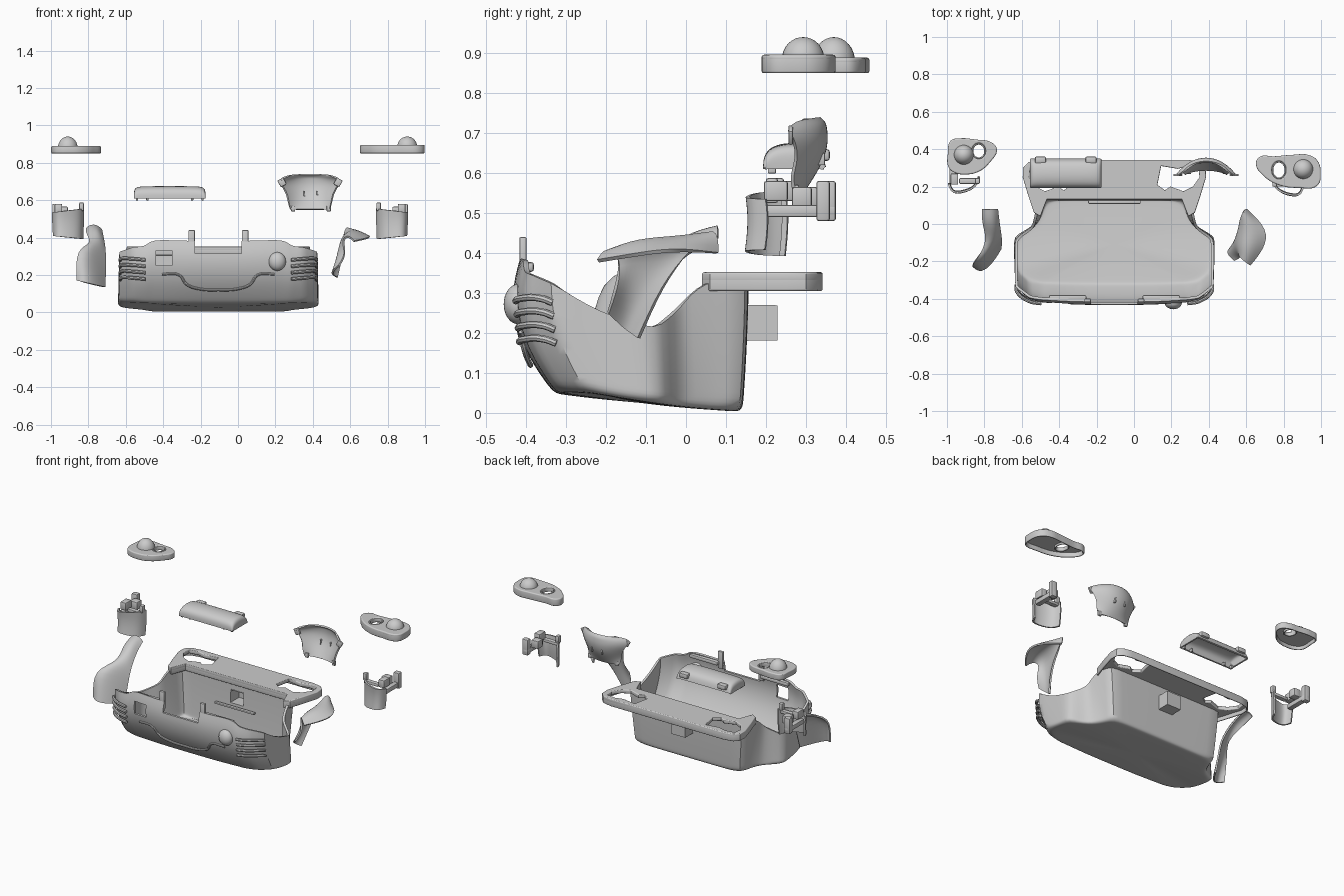
import bpy, bmesh, math
from mathutils import Vector

if "Cube" in bpy.data.objects:
    bpy.data.objects.remove(bpy.data.objects["Cube"])

CX = -0.105  # centre line of the main tub


def finish(ob, angle=38):
    bpy.ops.object.select_all(action='DESELECT')
    ob.select_set(True)
    bpy.context.view_layer.objects.active = ob
    bpy.ops.object.convert(target='MESH')
    bpy.ops.object.shade_smooth_by_angle(angle=math.radians(angle))
    return bpy.context.object


def add_object(name, data):
    ob = bpy.data.objects.new(name, data)
    bpy.context.collection.objects.link(ob)
    return ob


def from_bmesh(name, bm):
    bmesh.ops.recalc_face_normals(bm, faces=bm.faces)
    me = bpy.data.meshes.new(name)
    bm.to_mesh(me)
    bm.free()
    return add_object(name, me)


def shell_mods(ob, thick, levels=2):
    if levels:
        m = ob.modifiers.new("smooth", 'SUBSURF')
        m.levels = m.render_levels = levels
        m.boundary_smooth = 'PRESERVE_CORNERS'
    m = ob.modifiers.new("wall", 'SOLIDIFY')
    m.thickness, m.offset = thick, 0


def loft(name, rows, thick=0.012, levels=2):
    bm = bmesh.new()
    vs = [[bm.verts.new(p) for p in r] for r in rows]
    for a, b in zip(vs, vs[1:]):
        for i in range(len(a) - 1):
            bm.faces.new((a[i], a[i + 1], b[i + 1], b[i]))
    ob = from_bmesh(name, bm)
    shell_mods(ob, thick, levels)
    return finish(ob)


def box(name, loc, size, bevel=0.004, rot=(0, 0, 0)):
    bm = bmesh.new()
    bmesh.ops.create_cube(bm, size=1)
    bmesh.ops.scale(bm, vec=size, verts=bm.verts)
    ob = from_bmesh(name, bm)
    ob.location, ob.rotation_euler = loc, rot
    if bevel:
        m = ob.modifiers.new("bevel", 'BEVEL')
        m.width, m.segments = bevel, 2
        finish(ob)
    return ob


def plate(name, loops, z, half, bevel=0.006, smooth=True, fill='BOTH'):
    cu = bpy.data.curves.new(name, 'CURVE')
    cu.dimensions, cu.fill_mode = '2D', fill
    cu.extrude, cu.bevel_depth, cu.bevel_resolution = half - bevel, bevel, 2
    cu.offset, cu.resolution_u = -bevel, 6
    for pts in loops:
        sp = cu.splines.new('BEZIER' if smooth else 'POLY')
        if smooth:
            sp.bezier_points.add(len(pts) - 1)
            for bp, p in zip(sp.bezier_points, pts):
                bp.co = (p[0], p[1], 0)
                bp.handle_left_type = bp.handle_right_type = 'AUTO'
        else:
            sp.points.add(len(pts) - 1)
            for sp_p, p in zip(sp.points, pts):
                sp_p.co = (p[0], p[1], 0, 1)
        sp.use_cyclic_u = True
    ob = add_object(name, cu)
    ob.location.z = z
    return finish(ob)


def tube(name, pts, r):
    cu = bpy.data.curves.new(name, 'CURVE')
    cu.dimensions, cu.bevel_depth, cu.bevel_resolution = '3D', r, 2
    cu.use_fill_caps, cu.resolution_u = True, 5
    sp = cu.splines.new('BEZIER')
    sp.bezier_points.add(len(pts) - 1)
    for bp, p in zip(sp.bezier_points, pts):
        bp.co = p
        bp.handle_left_type = bp.handle_right_type = 'AUTO'
    return finish(add_object(name, cu))


def dome(name, loc, size, half=True):
    bm = bmesh.new()
    bmesh.ops.create_uvsphere(bm, u_segments=28, v_segments=16, radius=1)
    if half:
        bmesh.ops.delete(bm, geom=[v for v in bm.verts if v.co.z < -0.05], context='VERTS')
    bmesh.ops.scale(bm, vec=size, verts=bm.verts)
    ob = from_bmesh(name, bm)
    ob.location = loc
    return finish(ob)


# main tub: bottom (u, y, z), top (u, y, z), forward bulge and crease per wall column
cols = [(0, -.325, .055, 0, -.41, .38, -.055, 0), (.20, -.325, .055, .20, -.41, .38, -.055, 0),
        (.36, -.32, .058, .36, -.40, .39, -.05, 0), (.385, -.32, .058, .38, -.40, .352, -.05, 0),
        (.46, -.305, .06, .45, -.39, .348, -.04, .5), (.525, -.25, .06, .523, -.335, .325, -.025, .6),
        (.53, -.17, .045, .525, -.22, .25, 0, 0), (.53, -.07, .03, .525, -.08, .21, 0, .4),
        (.43, -.015, .022, .435, -.02, .26, 0, .3), (.39, .06, .015, .42, .04, .333, 0, 0),
        (.37, .132, .01, .40, .148, .338, .003, .4), (.25, .135, .01, .25, .15, .338, .003, 0),
        (0, .135, .01, 0, .15, .338, .003, 0)]
ring = [(1, c) for c in cols] + [(-1, c) for c in cols[-2:0:-1]]
bm = bmesh.new()
crease = bm.edges.layers.float.new('crease_edge')
mid = Vector((CX, -.09, .025))
levels = []
for k in (0.5, 0.93):
    levels.append([bm.verts.new(mid.lerp(Vector((CX + s * c[0], c[1], c[2])), k)) for s, c in ring])
for t, w in ((0, 0), (.09, .3), (.4, 1), (.75, .8), (1, 0)):
    levels.append([])
    for s, c in ring:
        p = Vector(c[:3]).lerp(Vector(c[3:6]), t)
        levels[-1].append(bm.verts.new((CX + s * p.x, p.y + c[6] * w, p.z)))
bm.faces.new(levels[0])
n = len(ring)
for k, (a, b) in enumerate(zip(levels, levels[1:])):
    for i in range(n):
        bm.faces.new((a[i], a[(i + 1) % n], b[(i + 1) % n], b[i]))
    if k > 1:
        for i in range(n):
            bm.edges.get((a[i], b[i]))[crease] = ring[i][1][7]
tub = from_bmesh("main_tub", bm)
shell_mods(tub, 0.014)
cutters = [box("notch_cutter", (CX, -.40, .38), (.25, .2, .13), 0),
           box("window_cutter", (-.395, -.42, .29), (.085, .2, .08), 0),
           box("pocket_cutter", (CX, .15, .225), (.09, .12, .08), 0)]
for c in cutters:
    c.hide_render = True
    m = tub.modifiers.new("cut", 'BOOLEAN')
    m.operation, m.solver, m.object = 'DIFFERENCE', 'EXACT', c
finish(tub)
for c in cutters:
    bpy.data.objects.remove(c)

# pocket behind the rear wall, open towards the front
bm = bmesh.new()
bmesh.ops.create_cube(bm, size=1)
bmesh.ops.delete(bm, geom=[f for f in bm.faces if f.calc_center_median().y < -.4], context='FACES')
bmesh.ops.scale(bm, vec=(.095, .088, .085), verts=bm.verts)
pocket = from_bmesh("rear_pocket", bm)
pocket.location = (CX, .183, .225)
shell_mods(pocket, 0.006, 0)
finish(pocket)

# rear shelf with an opening at each end
half = [(.36, .132), (.395, .04), (.43, .06), (.46, .15), (.49, .25), (.488, .30), (.46, .33), (.40, .342)]
outline = half + [(-x, y) for x, y in reversed(half)]
hole = [(.23, .21), (.27, .18), (.30, .20), (.37, .175), (.42, .20), (.455, .25), (.45, .30), (.39, .31), (.34, .295), (.25, .31)]
loops = [outline, hole, [(-x, y) for x, y in hole]]
plate("rear_shelf", [[(x + CX, y) for x, y in l] for l in loops], .340, .012, .005, False)
plate("rear_shelf_lip", [[(x + CX, y) for x, y in outline]], .326, .021, .005, False, 'NONE')

# front details: tabs, vent slats, knob, lower panel edge
for s in (-1, 1):
    box("front_tab", (CX + s * .143, -.408, .385), (.034, .018, .11))
    box("front_ledge", (CX + s * .25, -.395, .365), (.20, .03, .025), .008)
    for i in range(4):
        z, d = .178 + .034 * i, i * .003
        tube("vent_slat", [(CX + s * .39, -.417 - d, z), (CX + s * .455, -.405 - d, z + .006),
                           (CX + s * .522, -.352 - d, z + .006), (CX + s * .525, -.325 - d, z - .004)], .009)
dome("front_knob", (.21, -.42, .272), (.046, .036, .05), False)
tube("lower_panel_edge", [(CX + u, y, z) for u, y, z in
     ((-.30, -.413, .205), (-.21, -.415, .20), (-.17, -.402, .15), (-.10, -.392, .125), (0, -.389, .12),
      (.10, -.392, .125), (.17, -.402, .15), (.21, -.415, .20), (.30, -.413, .205))], .007)
box("inner_ledge", (CX, .118, .17), (.28, .02, .012))


# shelf pods: holed top plate, hollow skirt and open-bottomed dome
def pod(side, pts, hc, hr, dc, z):
    def oval(c, rx, ry):
        return [(c[0] + rx * math.cos(a * math.tau / 8), c[1] + ry * math.sin(a * math.tau / 8)) for a in range(8)]
    ring = oval(hc, *hr)
    plate(side + "_pod_top", [pts, ring], z - .008, .009, .007)
    plate(side + "_pod_skirt", [pts], (z + .85) / 2, (z - .85) / 2, .005, True, 'NONE')
    plate(side + "_pod_hole_rim", [ring], z - .012, .013, .004, True, 'NONE')
    dome(side + "_pod_dome", (dc[0], dc[1], z - .01), (.053, .053, .95 - z))


pod("left", [(-.99, .30), (-.995, .38), (-.98, .445), (-.93, .458), (-.85, .452), (-.76, .435), (-.733, .40),
             (-.77, .33), (-.83, .28), (-.90, .265), (-.96, .275)], (-.83, .39), (.037, .042), (-.91, .37), .888)
pod("right", [(.652, .32), (.67, .358), (.75, .362), (.85, .37), (.93, .37), (.98, .34), (.998, .27), (.98, .205),
              (.88, .193), (.77, .21), (.69, .26)], (.775, .288), (.038, .048), (.905, .293), .895)

# long console cover: arched section, closed ends, open underneath
arch = [(.198, .61), (.198, .64), (.215, .662), (.26, .672), (.31, .665), (.335, .65), (.345, .615)]
ends = [(-.55, 0), (-.552, .6), (-.545, .9), (-.52, 1), (-.365, 1.02), (-.21, 1), (-.185, .9), (-.178, .6), (-.18, 0)]
loft("console_cover", [[(x, y, .61 + (z - .61) * k) for y, z in arch] for x, k in ends], .01)
for x in (-.54, -.485, -.245, -.19):
    box("cover_clip", (x, .215, .609), (.012, .02, .02), .002)
for x in (-.50, -.23):
    box("cover_hinge", (x, .342, .645), (.06, .036, .03), .008)

# curved back tray: convex to the rear, flared top corners
tray = [(.55, .105, .29, .272), (.59, .116, .318, .262), (.635, .123, .345, .278), (.68, .152, .356, .272),
        (.71, .163, .354, .252), (.725, .13, .35, .27), (.736, .097, .335, .30)]
loft("back_tray", [[(.385 + w * a, yc + (ye - yc) * abs(a) ** 2.2, z) for a in (-1, -.8, -.45, 0, .45, .8, 1)]
                   for z, w, yc, ye in tray], .01)
for s in (-1, 1):
    box("tray_foot", (.39 + s * .095, .275, .555), (.022, .014, .03), .003)
    box("tray_ear", (.385 + s * .15, .262, .695), (.035, .012, .04), .004, (0, s * .5, 0))
    box("tray_rib", (.39 + s * .035, .335, .635), (.008, .025, .03), .002)

# rear pillar trims with clip brackets, one each side
for side, f, dy in (("right", lambda x: x, 0), ("left", lambda x: -x - .085, .015)):
    section = [(.742, .235), (.755, .195), (.79, .168), (.85, .152), (.89, .155), (.905, .20)]
    loft(side + "_pillar_trim", [[(f(.82 + (x - .82) * k), y + dy + o, z + .12 * (x - .82) * q) for x, y in section]
         for z, k, o, q in ((.545, 1, 0, -1), (.50, 1, .005, 0), (.45, .96, .004, 0), (.40, .94, -.002, .8))], .01)
    for x, y, z, sx, sy, sz in ((.875, .225, .555, .04, .06, .05), (.885, .28, .505, .035, .16, .03),
                                (.888, .343, .53, .04, .034, .10), (.85, .29, .54, .05, .05, .05),
                                (.752, .215, .565, .025, .03, .045), (.80, .215, .535, .10, .03, .02)):
        box(side + "_pillar_clip", (f(x), y + dy, z), (sx, sy, sz), .006)

# right side trim: broad flared top running down to a tip
loft("right_side_trim", [
    [(.62, -.22, .38), (.695, -.13, .395), (.718, -.03, .41), (.60, .078, .40)],
    [(.59, -.20, .412), (.62, -.12, .447), (.62, -.02, .45), (.585, .078, .472)],
    [(.555, -.16, .39), (.55, -.12, .41), (.555, -.05, .41), (.565, .01, .41)],
    [(.58, -.175, .31), (.54, -.15, .30), (.53, -.11, .30), (.56, -.06, .32)],
    [(.54, -.195, .25), (.505, -.165, .22), (.502, -.14, .203), (.53, -.118, .187)]], .01)

# left side trim: narrow stem widening to a lower panel
loft("left_side_trim", [
    [(-.81, .08, .445), (-.79, .08, .465), (-.755, .08, .465), (-.73, .08, .44)],
    [(-.81, 0, .42), (-.79, 0, .445), (-.75, 0, .45), (-.722, 0, .40)],
    [(-.775, -.10, .36), (-.76, -.09, .375), (-.73, -.08, .37), (-.71, -.07, .33)],
    [(-.87, -.22, .34), (-.82, -.21, .345), (-.76, -.14, .32), (-.71, -.09, .27)],
    [(-.86, -.225, .17), (-.82, -.26, .16), (-.76, -.21, .145), (-.712, -.13, .135)]], .01)
